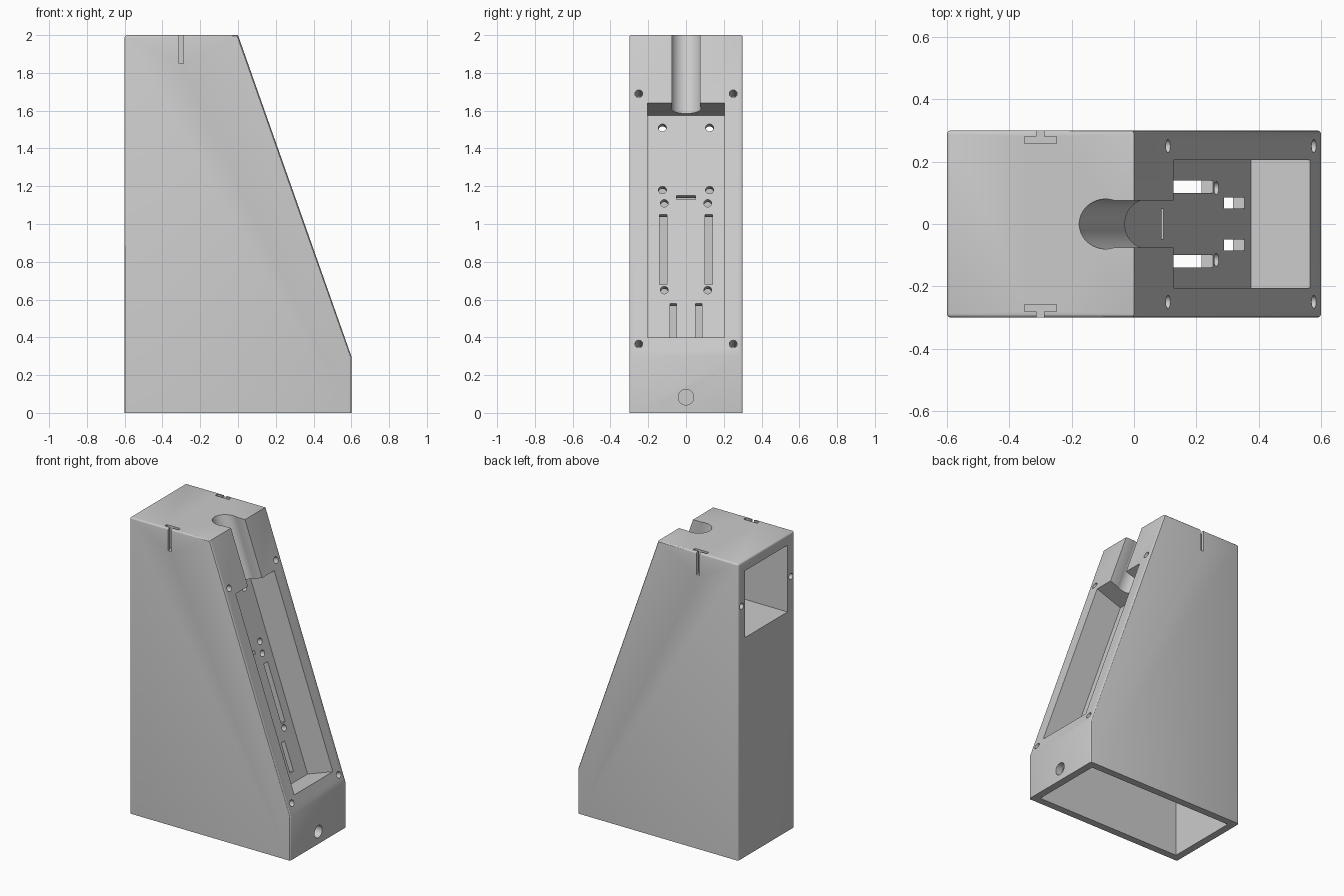
import bpy, bmesh, math
from mathutils import Matrix, Vector

cube = bpy.data.objects.get("Cube")
if cube:
    bpy.data.objects.remove(cube, do_unlink=True)

grey = bpy.data.materials.new("plain_grey")
grey.use_nodes = True
COLOUR = (0.6, 0.6, 0.6, 1)
grey.diffuse_color = COLOUR
for node in grey.node_tree.nodes:
    if node.type == "BSDF_PRINCIPLED":
        node.inputs["Base Color"].default_value = COLOUR

# Slope frame: u runs down the slope, v is y, w points out of the face
down = Vector((0.6, 0, -1.7)).normalized()
out = Vector((-down.z, 0, down.x))
SLOPE = Matrix((down, (0, 1, 0), out)).transposed().to_4x4()
SLOPE.translation = (0, 0, 2)
WORLD = Matrix.Identity(4)
POCKET = 0.2
BACK = POCKET + 0.04


def along(z, depth=0.0):
    """Distance down the slope of the point at height z and this depth."""
    return (2 - z - depth * out.z) / -down.z


def inner_x(z):
    """x of the plane behind the pocket wall at height z."""
    return (2 - z) * 0.6 / 1.7 - BACK / out.x


def make(name, bm):
    bmesh.ops.recalc_face_normals(bm, faces=bm.faces)
    mesh = bpy.data.meshes.new(name)
    bm.to_mesh(mesh)
    bm.free()
    mesh.materials.append(grey)
    ob = bpy.data.objects.new(name, mesh)
    bpy.context.collection.objects.link(ob)
    return ob


def prism(points, half):
    bm = bmesh.new()
    face = bm.faces.new([bm.verts.new((x, -half, z)) for x, z in points])
    ext = bmesh.ops.extrude_face_region(bm, geom=[face])
    verts = [g for g in ext["geom"] if isinstance(g, bmesh.types.BMVert)]
    bmesh.ops.translate(bm, vec=(0, 2 * half, 0), verts=verts)
    return bm


def box(frame, lo, hi):
    bm = bmesh.new()
    lo, hi = Vector(lo), Vector(hi)
    size = Matrix.Diagonal((*(hi - lo), 1))
    bmesh.ops.create_cube(bm, size=1, matrix=frame @ Matrix.Translation((lo + hi) / 2) @ size)
    return bm


def rod(frame, centre, radius, length, axis="Z", sides=24):
    bm = bmesh.new()
    turn = Matrix.Rotation(math.pi / 2, 4, "Y") if axis == "X" else WORLD
    bmesh.ops.create_cone(bm, cap_ends=True, segments=sides, radius1=radius, radius2=radius,
                          depth=length, matrix=frame @ Matrix.Translation(centre) @ turn)
    return bm


# Wedge-shaped housing with softly rounded side edges
bm = prism([(-0.6, 0), (0.6, 0), (0.6, 0.3), (0, 2), (-0.6, 2)], 0.3)
rim = []
for e in bm.edges:
    a, b = (v.co for v in e.verts)
    side = abs(a.y - b.y) < 0.001 and max(a.z, b.z) > 0.1
    top_back = a.x < -0.5 and b.x < -0.5 and min(a.z, b.z) > 1.9
    if side or top_back:
        rim.append(e)
bmesh.ops.bevel(bm, geom=rim, offset=0.012, segments=3, profile=0.5, affect="EDGES")
housing = make("housing", bm)
bpy.context.view_layer.objects.active = housing
housing.select_set(True)


def cut(bm):
    cutter = make("cutter", bm)
    cutter.hide_render = True
    mod = housing.modifiers.new("cut", "BOOLEAN")
    mod.operation = "DIFFERENCE"
    mod.solver = "EXACT"
    mod.object = cutter
    bpy.ops.object.modifier_apply(modifier=mod.name)
    bpy.data.objects.remove(cutter, do_unlink=True)


# Hollow inside, open at the bottom
cut(prism([(-0.55, -0.1), (0.55, -0.1), (0.55, 0.29), (0.535, 0.336), (0.355, 0.273),
           (inner_x(1.43), 1.43), (-0.55, 1.43)], 0.25))

# Back compartment with its rectangular window
cut(prism([(-0.7, 1.48), (inner_x(1.48), 1.48), (inner_x(1.93), 1.93), (-0.7, 1.93)], 0.225))

# Sunken panel in the slope
top, bottom = along(1.64), along(0.4)
cut(box(SLOPE, (top, -0.205, -POCKET), (bottom, 0.205, 0.2)))

# Round channel and its open mouth, from the top face down to the panel
cut(rod(SLOPE, (0.06, 0, -0.086), 0.08, 0.7, "X", 48))
cut(box(SLOPE, (-0.3, -0.075, -0.086), (top + 0.02, 0.075, 0.2)))

# Thin slit in the panel
cut(box(SLOPE, (along(1.15, POCKET), -0.05, -0.3), (along(1.13, POCKET), 0.05, -0.15)))

for s in (-1, 1):
    # Long and short slots through the panel
    for y, hi, lo, half in ((0.12, 1.05, 0.68, 0.02), (0.067, 0.58, 0.393, 0.018)):
        cut(box(SLOPE, (along(hi, POCKET), s * y - half, -0.3),
                (along(lo, POCKET), s * y + half, -0.15)))
    # Panel screw holes
    for y, z in ((0.125, 1.51), (0.125, 1.18), (0.115, 1.11), (0.115, 0.65)):
        cut(rod(SLOPE, (along(z, POCKET), s * y, -0.22), 0.021, 0.14))
    # Rim screw holes
    for z in (1.69, 0.365):
        cut(rod(SLOPE, (along(z), s * 0.25, 0), 0.021, 0.2))
    # Back screw holes beside the window
    cut(rod(WORLD, (-0.6, s * 0.263, 1.705), 0.02, 0.2, "X"))
    # T-shaped side slots
    t_slot = [(0.012, 0.35), (0.012, 0.28), (0.051, 0.28), (0.051, 0.258)]
    outline = t_slot + [(-x, y) for x, y in reversed(t_slot)]
    bm = bmesh.new()
    face = bm.faces.new([bm.verts.new((x - 0.3, s * y, 1.85)) for x, y in outline])
    ext = bmesh.ops.extrude_face_region(bm, geom=[face])
    bmesh.ops.translate(bm, vec=(0, 0, 0.3),
                        verts=[g for g in ext["geom"] if isinstance(g, bmesh.types.BMVert)])
    cut(bm)

# Cable hole low on the short end
cut(rod(WORLD, (0.6, 0, 0.083), 0.041, 0.3, "X", 32))

bpy.ops.object.shade_smooth_by_angle(angle=math.radians(30))
